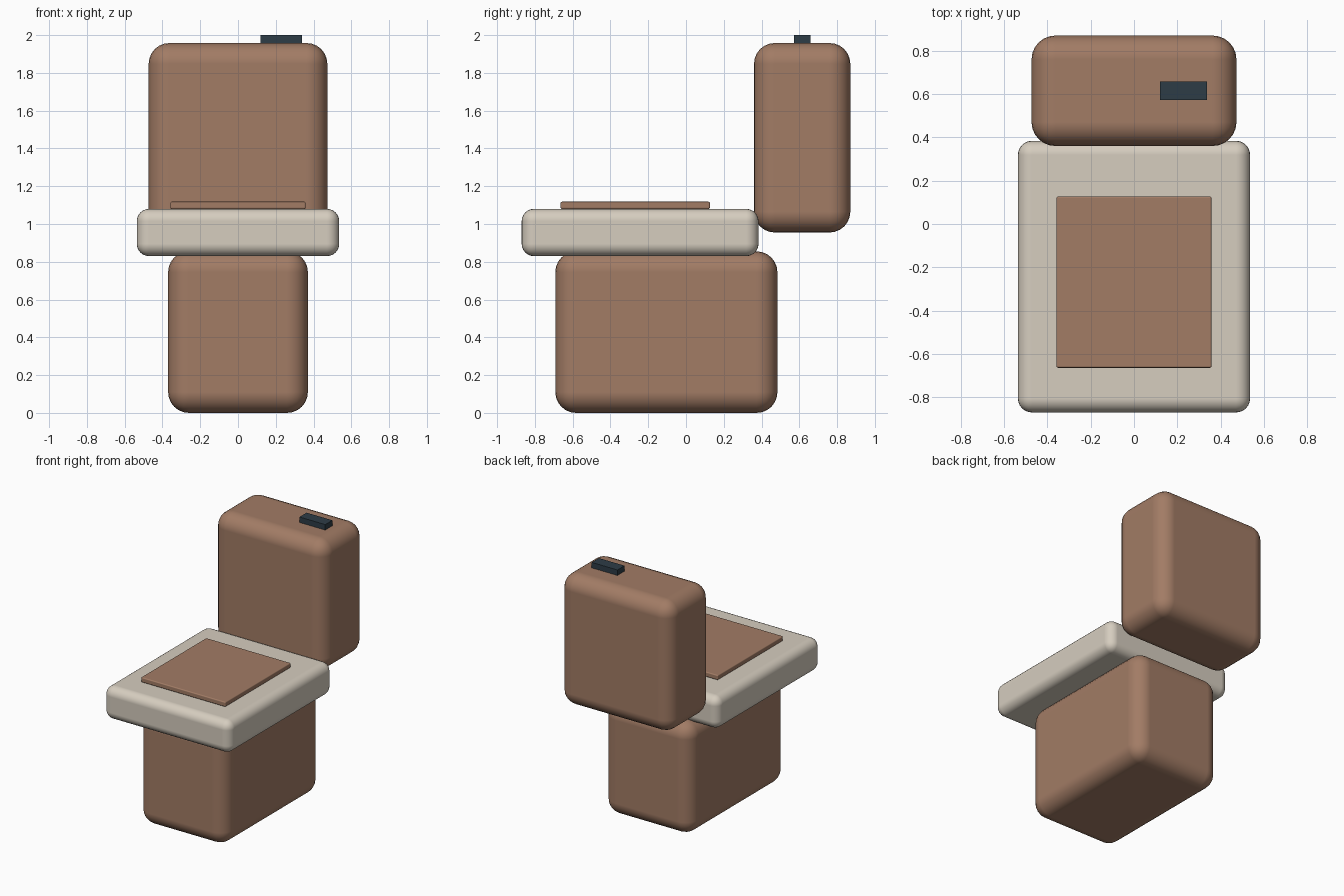
import bpy
import bmesh

if "Cube" in bpy.data.objects:
    bpy.data.objects.remove(bpy.data.objects["Cube"])


def material(name, rgb):
    m = bpy.data.materials.new(name)
    m.diffuse_color = (*rgb, 1)
    m.use_nodes = True
    m.node_tree.nodes["Principled BSDF"].inputs["Base Color"].default_value = m.diffuse_color
    return m


def rounded_box(name, lo, hi, mat, radius=0.0, segments=6):
    """Box between two corners with rounded edges."""
    mesh = bpy.data.meshes.new(name)
    bm = bmesh.new()
    bmesh.ops.create_cube(bm, size=1)
    for v in bm.verts:
        v.co = [a + (c + 0.5) * (b - a) for a, b, c in zip(lo, hi, v.co)]
    for f in bm.faces:
        f.smooth = radius > 0
    bm.to_mesh(mesh)
    bm.free()
    mesh.materials.append(mat)
    ob = bpy.data.objects.new(name, mesh)
    bpy.context.collection.objects.link(ob)
    if radius:
        bev = ob.modifiers.new("rounding", 'BEVEL')
        bev.width = radius
        bev.segments = segments
        bev.harden_normals = True
    return ob


brown = material("brown", (0.36, 0.20, 0.13))
cream = material("cream", (0.67, 0.61, 0.52))
dark = material("dark", (0.027, 0.045, 0.061))

# pedestal and seat slab
rounded_box("base", (-0.37, -0.692, 0), (0.37, 0.484, 0.855), brown, 0.11)
rounded_box("seat", (-0.536, -0.87, 0.83), (0.536, 0.384, 1.08), cream, 0.065)
# thin panel lying on the seat
rounded_box("seat_panel", (-0.358, -0.664, 1.08), (0.358, 0.127, 1.118), brown, 0.008, 3)
# tank with flush button
rounded_box("tank", (-0.473, 0.36, 0.955), (0.473, 0.87, 1.958), brown, 0.11)
rounded_box("flush_button", (0.12, 0.572, 1.94), (0.338, 0.658, 2.0), dark)
